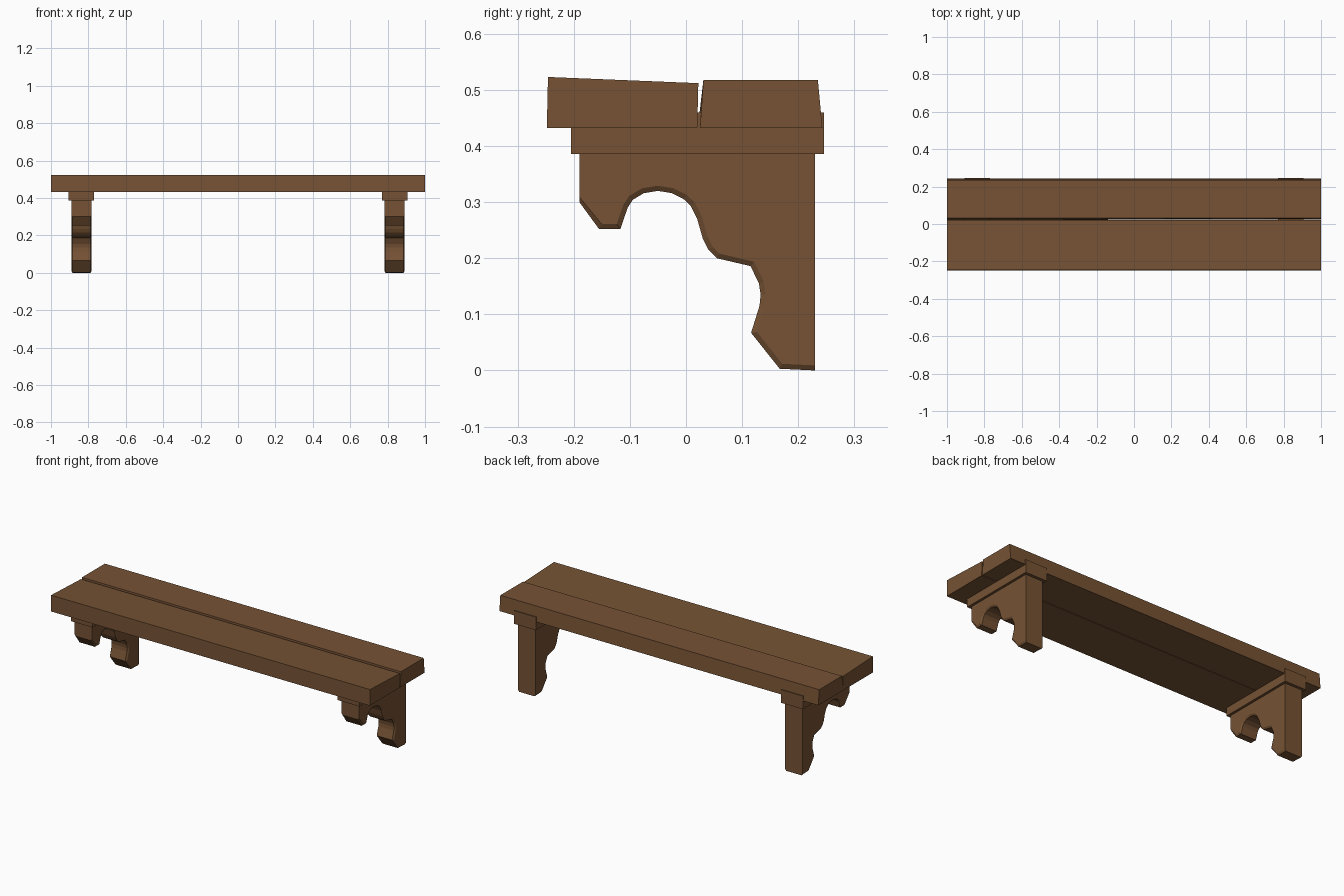
import bpy, bmesh
from mathutils import Vector

if "Cube" in bpy.data.objects:
    bpy.data.objects.remove(bpy.data.objects["Cube"])

wood = bpy.data.materials.new("brown wood")
wood.diffuse_color = (0.18, 0.085, 0.034, 1)
wood.use_nodes = True
wood.node_tree.nodes["Principled BSDF"].inputs["Base Color"].default_value = wood.diffuse_color


def loft(name, sections):
    """Join matching outlines [(x, [(y, z), ...]), ...] into a closed solid."""
    bm = bmesh.new()
    rings = [[bm.verts.new((x, y, z)) for y, z in pts] for x, pts in sections]
    n = len(rings[0])
    for a, b in zip(rings, rings[1:]):
        for i in range(n):
            j = (i + 1) % n
            bm.faces.new((a[i], a[j], b[j], b[i]))
    bm.faces.new(rings[0])
    bm.faces.new(rings[-1])
    bmesh.ops.recalc_face_normals(bm, faces=bm.faces)
    me = bpy.data.meshes.new(name)
    bm.to_mesh(me)
    bm.free()
    me.materials.append(wood)
    ob = bpy.data.objects.new(name, me)
    bpy.context.collection.objects.link(ob)
    return ob


# Seat planks, with a slim uneven gap between them
front = [(-0.248, 0.432), (-0.246, 0.523), (0.022, 0.512), (0.020, 0.432)]
loft("front_plank", [(-1, front), (1, front)])


def back(y):
    return [(y, 0.432), (0.031, 0.518), (0.235, 0.518), (0.243, 0.432)]


loft("back_plank", [(-1, back(0.021)), (1, back(0.025))])

# Scrolled lower edge of the leg bracket, from back foot to front
edge = [(0.23, 0.0), (0.167, 0.003), (0.116, 0.067), (0.131, 0.115),
        (0.133, 0.135), (0.130, 0.155), (0.115, 0.186), (0.055, 0.200),
        (0.040, 0.215), (0.030, 0.235), (0.020, 0.27), (0.008, 0.294),
        (-0.005, 0.306), (-0.025, 0.316), (-0.05, 0.320), (-0.075, 0.316),
        (-0.095, 0.304), (-0.104, 0.290), (-0.117, 0.252), (-0.155, 0.252),
        (-0.19, 0.30)]
top = [(-0.19, 0.395), (0.23, 0.395)]


def inset(pts, d):
    """Move the scrolled edge into the wood by d; the ends slide upward."""
    p = [Vector(q) for q in pts]
    out = [(p[0].x, p[0].y + d)]
    for a, b, c in zip(p, p[1:], p[2:]):
        u, v = (b - a).normalized(), (c - b).normalized()
        m = Vector((u.y, -u.x)) + Vector((v.y, -v.x))
        m = m.normalized() * d / max(0.6, m.length / 2)
        out.append(tuple(b + m))
    out.append((p[-1].x, p[-1].y + d))
    return out


outer = edge + top
inner = inset(edge, 0.009) + top
cap = [(-0.205, 0.386), (0.246, 0.386), (0.246, 0.46), (-0.205, 0.46)]

# Two legs, each with a chamfered bracket and a cap block
for side, s in (("left", -1), ("right", 1)):
    c = s * 0.837
    loft(side + "_leg_bracket", [(c - 0.054, inner), (c - 0.048, outer),
                                 (c + 0.048, outer), (c + 0.054, inner)])
    loft(side + "_leg_cap", [(c - 0.068, cap), (c + 0.068, cap)])
